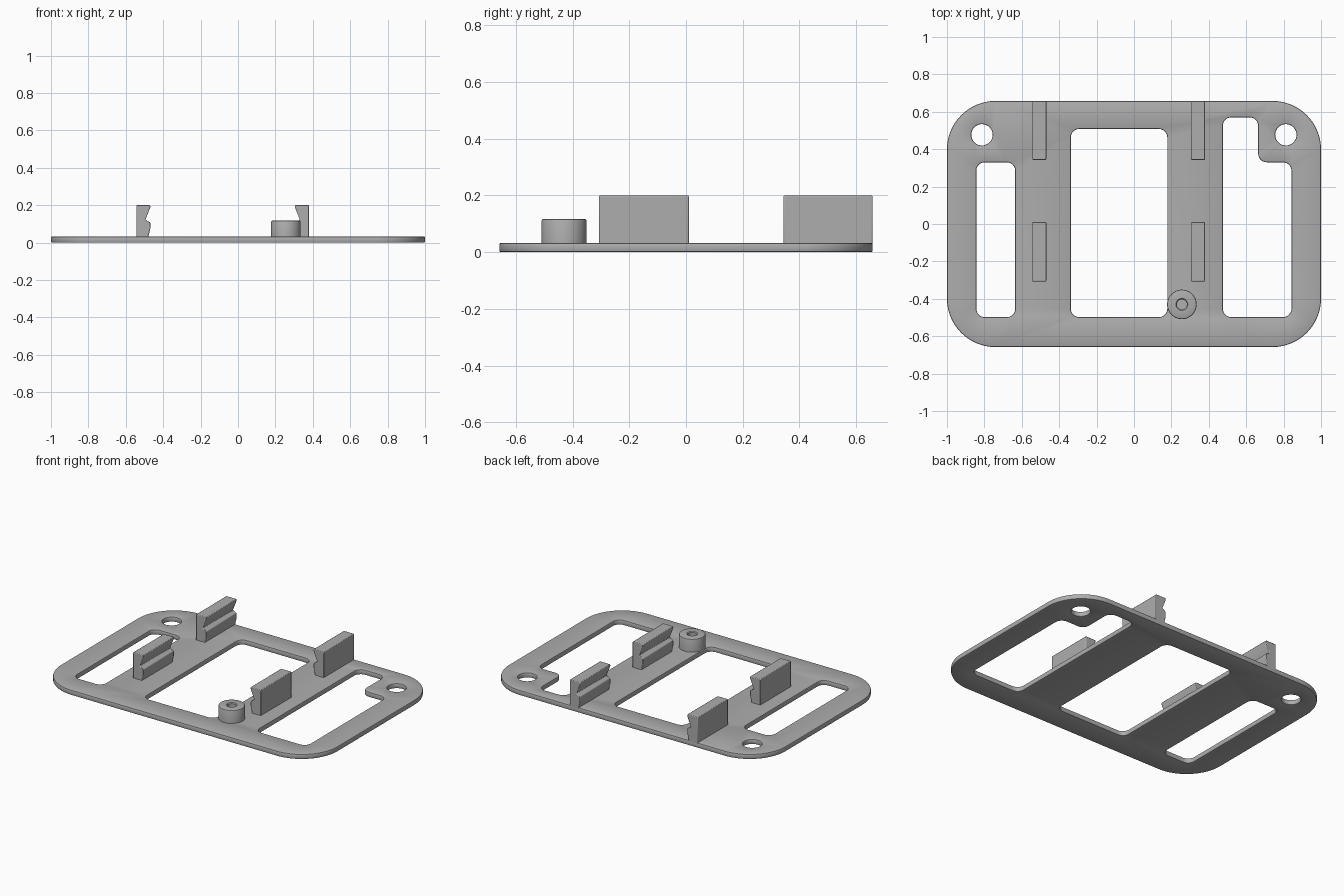
import bpy, bmesh, math
from mathutils import Vector

if "Cube" in bpy.data.objects:
    bpy.data.objects.remove(bpy.data.objects["Cube"])

T = 0.033      # plate thickness
B = 0.006      # small edge rounding
YB = 0.658     # half depth of plate

grey = bpy.data.materials.new("plain grey")
grey.diffuse_color = (0.42, 0.42, 0.42, 1)
grey.use_nodes = True
grey.node_tree.nodes["Principled BSDF"].inputs["Base Color"].default_value = grey.diffuse_color


def finish(name, bm):
    bmesh.ops.recalc_face_normals(bm, faces=bm.faces)
    me = bpy.data.meshes.new(name)
    bm.to_mesh(me)
    bm.free()
    me.materials.append(grey)
    ob = bpy.data.objects.new(name, me)
    bpy.context.collection.objects.link(ob)
    bpy.ops.object.select_all(action='DESELECT')
    ob.select_set(True)
    bpy.context.view_layer.objects.active = ob
    bpy.ops.object.shade_smooth_by_angle(angle=math.radians(35))
    return ob


def rounded(corners, r, n):
    """Polygon with every corner replaced by an arc of radius r."""
    pts = []
    for i, c in enumerate(corners):
        c = Vector(c)
        u = (Vector(corners[i - 1]) - c).normalized()
        v = (Vector(corners[(i + 1) % len(corners)]) - c).normalized()
        centre = c + (u + v) * r
        for k in range(n + 1):
            a = math.pi / 2 * k / n
            pts.append(centre - v * r * math.cos(a) - u * r * math.sin(a))
    return pts


def rect(x0, x1, y0, y1):
    return [(x0, y0), (x1, y0), (x1, y1), (x0, y1)]


def circle(x, y, r, n=32):
    return [Vector((x + r * math.cos(2 * math.pi * k / n),
                    y + r * math.sin(2 * math.pi * k / n))) for k in range(n)]


def inset(pts, d):
    """Shift an outline to its left, which is the solid side."""
    out = []
    for i, p in enumerate(pts):
        a = (p - pts[i - 1]).normalized()
        b = (pts[(i + 1) % len(pts)] - p).normalized()
        t = (a + b).normalized()
        out.append(p + Vector((-t.y, t.x)) * d)
    return out


# Plate: outer outline runs counter-clockwise, openings clockwise
openings = [
    rounded(rect(-0.843, -0.635, -0.498, 0.33), 0.045, 6),
    rounded(rect(-0.338, 0.178, -0.498, 0.508), 0.045, 6),
    rounded([(0.475, -0.498), (0.842, -0.498), (0.842, 0.33),
             (0.664, 0.33), (0.664, 0.57), (0.475, 0.57)], 0.045, 6),
    circle(-0.813, 0.477, 0.057),
    circle(0.812, 0.477, 0.057),
]
outlines = [rounded(rect(-1, 1, -YB, YB), 0.26, 16)] + [o[::-1] for o in openings]
layers = [(B, 0), (B * 0.3, B * 0.3), (0, B), (0, T - B), (B * 0.3, T - B * 0.3), (B, T)]

bm = bmesh.new()
bottom, top = [], []
for pts in outlines:
    rings = [[bm.verts.new((p.x, p.y, z)) for p in inset(pts, d)] for d, z in layers]
    n = len(pts)
    for lo, hi in zip(rings, rings[1:]):
        for i in range(n):
            j = (i + 1) % n
            bm.faces.new((lo[i], lo[j], hi[j], hi[i]))
    for ring, edges in ((rings[0], bottom), (rings[-1], top)):
        edges += [bm.edges.get((ring[i - 1], ring[i])) for i in range(n)]
for edges, s in ((bottom, -1), (top, 1)):
    bmesh.ops.triangle_fill(bm, edges=edges, use_beauty=True, normal=(0, 0, s))
finish("base_plate", bm)

# Snap clips: hooked profile extruded along y, two per side, facing each other
MID = -0.082
hook = [(0.462, 0.02), (0.462, 0.2), (0.387, 0.2), (0.387, 0.187), (0.413, 0.122),
        (0.387, 0.108), (0.387, 0.075), (0.397, T), (0.397, 0.02)]
for side, sx in (("left", -1), ("right", 1)):
    for place, y0, y1 in (("front", -0.307, 0.01), ("back", 0.343, YB)):
        bm = bmesh.new()
        a = [bm.verts.new((MID + sx * x, y0, z)) for x, z in hook]
        f = bm.faces.new(a)
        ext = bmesh.ops.extrude_face_region(bm, geom=[f])
        moved = [g for g in ext["geom"] if isinstance(g, bmesh.types.BMVert)]
        bmesh.ops.translate(bm, verts=moved, vec=(0, y1 - y0, 0))
        ob = finish(f"{place}_{side}_clip", bm)
        bev = ob.modifiers.new("soft edges", 'BEVEL')
        bev.width = 0.004
        bev.segments = 2
        bev.limit_method = 'ANGLE'

# Round post with a blind hole
prof = [(0.027, 0.03), (0.027, 0.113), (0.032, 0.118), (0.073, 0.118),
        (0.077, 0.116), (0.079, 0.111), (0.079, 0.025), (0.027, 0.025)]
bm = bmesh.new()
N = 40
rings = [[bm.verts.new((p.x, p.y, z)) for p in circle(0.256, -0.43, r, N)] for r, z in prof]
for k, lo in enumerate(rings[:-1]):
    hi = rings[k + 1]
    for i in range(N):
        j = (i + 1) % N
        bm.faces.new((lo[i], lo[j], hi[j], hi[i]))
bm.faces.new(rings[0])
bm.faces.new(rings[-1])
finish("screw_post", bm)
